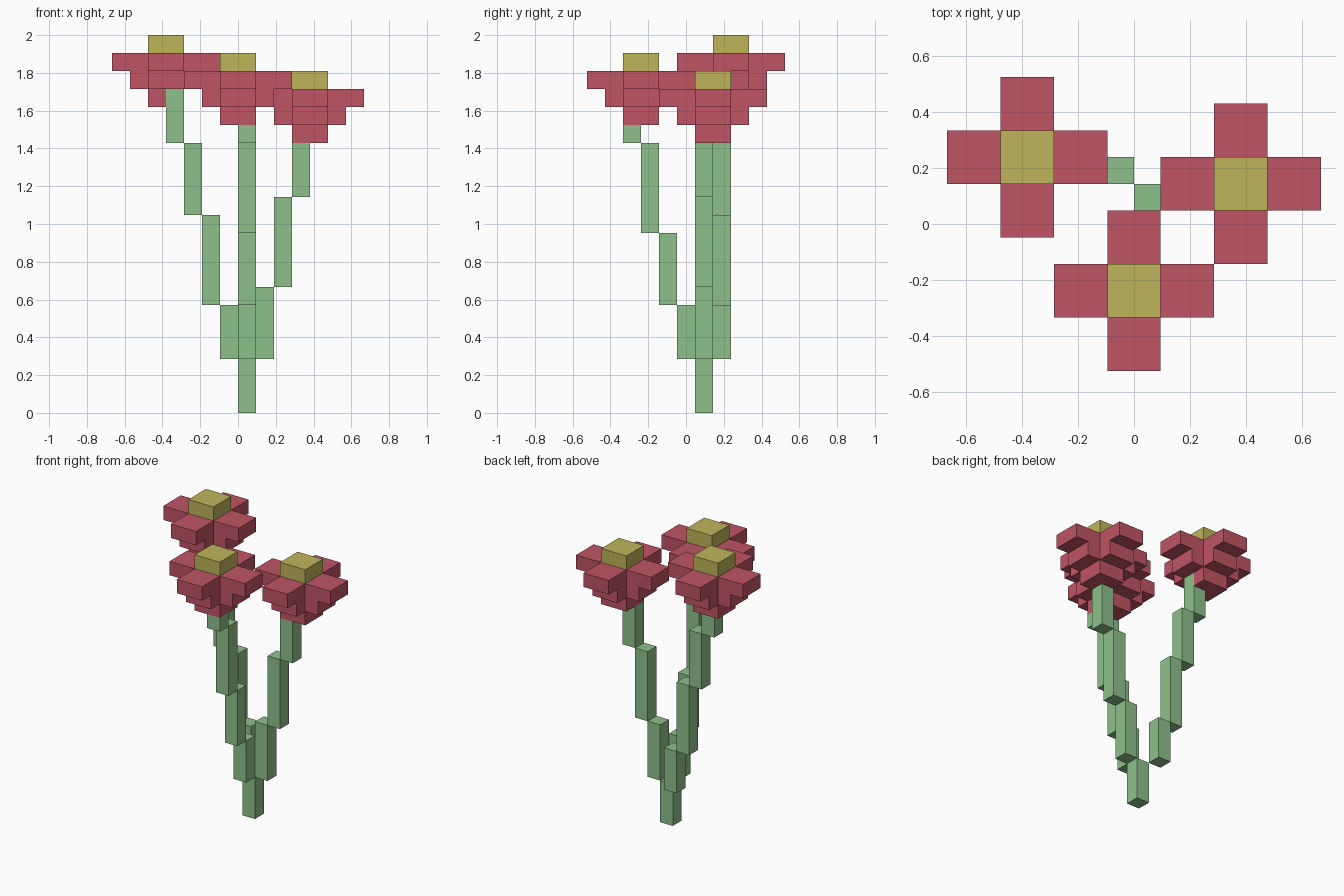
import bpy
import bmesh
from mathutils import Matrix, Vector

U = 2 / 21  # size of one block

if "Cube" in bpy.data.objects:
    bpy.data.objects.remove(bpy.data.objects["Cube"])


def material(name, rgb):
    mat = bpy.data.materials.new(name)
    mat.use_nodes = True
    mat.diffuse_color = (*rgb, 1)
    mat.node_tree.nodes["Principled BSDF"].inputs["Base Color"].default_value = (*rgb, 1)
    return mat


RED = material("petal red", (0.53, 0.09, 0.13))
YELLOW = material("pollen yellow", (0.52, 0.46, 0.105))
GREEN = material("stem green", (0.275, 0.53, 0.26))


def prism(name, outline, z0, z1, mat):
    """Extrude a closed outline, given in blocks, from z0 to z1."""
    bm = bmesh.new()
    bottom = bm.faces.new([bm.verts.new((x * U, y * U, z0 * U)) for x, y in outline])
    top = bmesh.ops.extrude_face_region(bm, geom=[bottom], use_keep_orig=True)
    verts = [v for v in top["geom"] if isinstance(v, bmesh.types.BMVert)]
    bmesh.ops.translate(bm, verts=verts, vec=(0, 0, (z1 - z0) * U))
    bmesh.ops.recalc_face_normals(bm, faces=bm.faces)
    mesh = bpy.data.meshes.new(name)
    bm.to_mesh(mesh)
    bm.free()
    mesh.materials.append(mat)
    obj = bpy.data.objects.new(name, mesh)
    bpy.context.collection.objects.link(obj)
    return obj


def square(x, y, size):
    return [(x, y), (x + size, y), (x + size, y + size), (x, y + size)]


def cross(cx, cy, reach):
    """Outline of a plus sign with arms two blocks wide."""
    points = []
    for quarter in range(4):
        turn = Matrix.Rotation(quarter * 1.5707963, 2)
        for corner in ((reach, -1), (reach, 1), (1, 1)):
            p = turn @ Vector(corner)
            points.append((cx + round(p.x), cy + round(p.y)))
    return points


def flower(name, cx, cy, z, notched=False):
    """Stepped blossom whose lowest layer starts at z."""
    base = square(cx - 1, cy - 1, 2)
    if notched:  # leave the front left block free for the stem
        base[1:2] = [(cx, cy - 1), (cx, cy), (cx + 1, cy)]
    prism(name + "_base", base, z, z + 1, RED)
    prism(name + "_inner_petals", cross(cx, cy, 2), z + 1, z + 2, RED)
    prism(name + "_outer_petals", cross(cx, cy, 3), z + 2, z + 3, RED)
    prism(name + "_centre", square(cx - 1, cy - 1, 2), z + 3, z + 4, YELLOW)


def stem(name, x, y, step, heights):
    """Upright pieces, each shifted sideways by one step from the last."""
    for i, (z0, z1) in enumerate(zip(heights, heights[1:])):
        corner = (x + i * step[0], y + i * step[1])
        prism(f"{name}_{i + 1}", square(*corner, 1), z0, z1, GREEN)


# Shared root and three branching stems
stem("root_stem", 0, 0.5, (0, 0), (0, 3))
stem("right_stem", -1, 1.5, (-1, 0), (3, 6, 11, 15, 18))
stem("front_stem", 0, -0.5, (0, -1), (3, 6, 10, 15, 16))
stem("left_stem", 1, 0.5, (1, 0), (3, 7, 12, 15))

# Blossoms
flower("right_flower", -4, 2.5, 17, notched=True)
flower("front_flower", 0, -2.5, 16)
flower("left_flower", 4, 1.5, 15)
